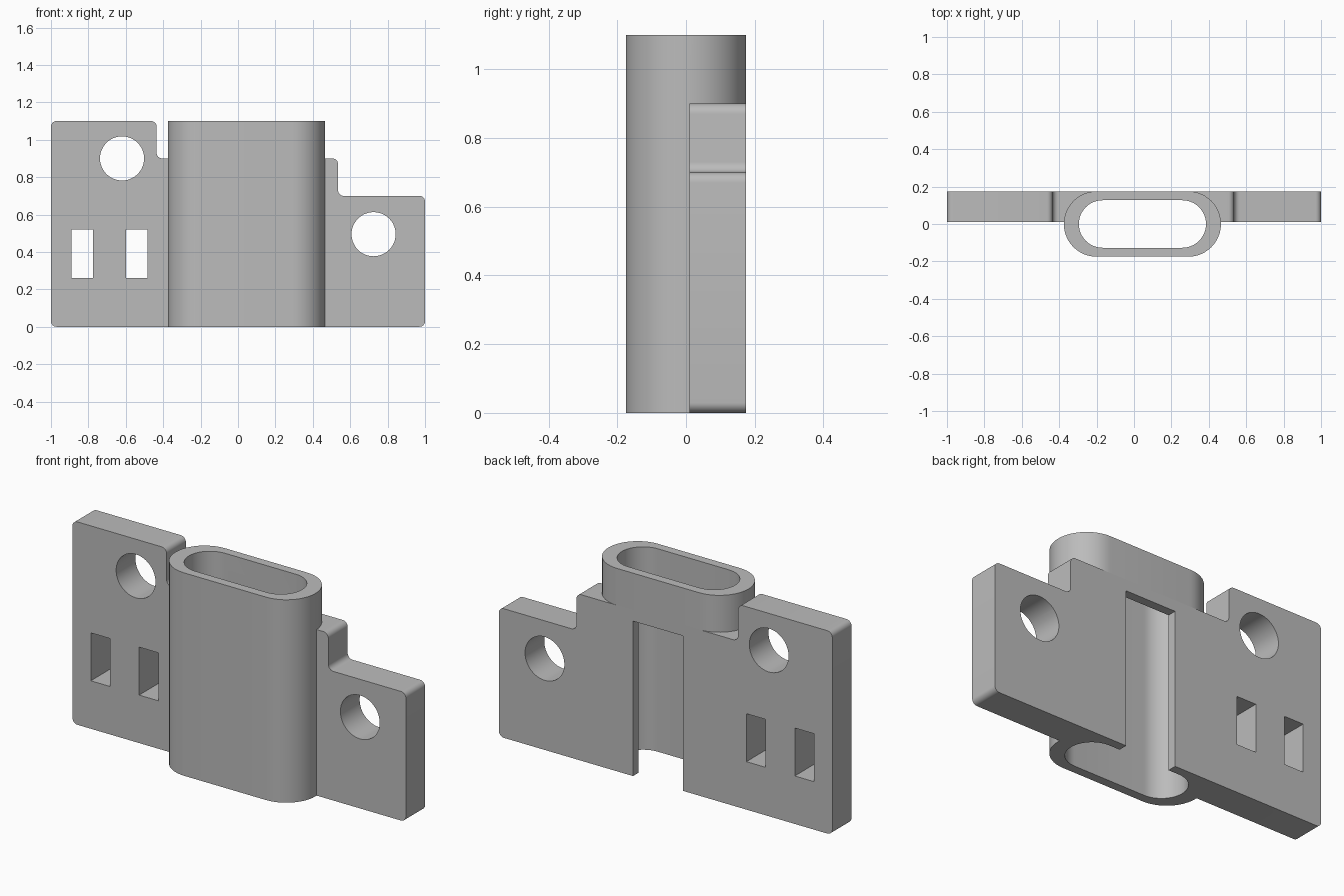
import bpy, bmesh, math
from mathutils import Vector

cube = bpy.data.objects.get("Cube")
if cube:
    bpy.data.objects.remove(cube, do_unlink=True)

grey = bpy.data.materials.new("plain_grey")
grey.use_nodes = True
colour = (0.5, 0.5, 0.5, 1)
grey.diffuse_color = colour
grey.node_tree.nodes["Principled BSDF"].inputs["Base Color"].default_value = colour

BACK, PLATE_FRONT, HEIGHT, TUBE_X = 0.175, 0.01, 1.1, 0.045


def prism(name, outline, axis, low, high):
    """Extrude a 2D outline along y (outline in x, z) or z (outline in x, y)."""
    bm = bmesh.new()
    place = (lambda a, b: (a, low, b)) if axis == "y" else (lambda a, b: (a, b, low))
    face = bm.faces.new([bm.verts.new(place(a, b)) for a, b in outline])
    top = bmesh.ops.extrude_face_region(bm, geom=[face])["geom"]
    shift = Vector((0, high - low, 0)) if axis == "y" else Vector((0, 0, high - low))
    bmesh.ops.translate(bm, vec=shift, verts=[v for v in top if isinstance(v, bmesh.types.BMVert)])
    bmesh.ops.recalc_face_normals(bm, faces=bm.faces)
    mesh = bpy.data.meshes.new(name)
    bm.to_mesh(mesh)
    bm.free()
    mesh.materials.append(grey)
    obj = bpy.data.objects.new(name, mesh)
    bpy.context.collection.objects.link(obj)
    return obj


def rounded(corners, radius, steps=8):
    """Round the square corners of an outline; a radius of 0 keeps a corner sharp."""
    points = []
    for i, corner in enumerate(corners):
        p = Vector(corner)
        to_prev = (Vector(corners[i - 1]) - p).normalized() * radius
        to_next = (Vector(corners[(i + 1) % len(corners)]) - p).normalized() * radius
        centre = p + to_prev + to_next
        for k in range(steps + 1):
            a = math.pi / 2 * k / steps
            points.append(centre - to_next * math.cos(a) - to_prev * math.sin(a))
    return points


def stadium(half_width, radius, steps=24):
    straight = half_width - radius
    points = []
    for side, start in ((1, -math.pi / 2), (-1, math.pi / 2)):
        for k in range(steps + 1):
            a = start + math.pi * k / steps
            points.append((TUBE_X + side * straight + radius * math.cos(a), radius * math.sin(a)))
    return points


def circle(x, z, radius, sides=48):
    return [(x + radius * math.cos(math.tau * k / sides), z + radius * math.sin(math.tau * k / sides))
            for k in range(sides)]


def box(x0, x1, z0, z1):
    return [(x0, z0), (x1, z0), (x1, z1), (x0, z1)]


def combine(target, other, operation):
    mod = target.modifiers.new(operation, "BOOLEAN")
    mod.operation, mod.solver, mod.object = operation, "EXACT", other
    bpy.context.view_layer.objects.active = target
    bpy.ops.object.modifier_apply(modifier=mod.name)
    bpy.data.objects.remove(other, do_unlink=True)


# Stepped mounting plate joined to the sleeve
steps_outline = [(-1, 0), (1, 0), (1, 0.7), (0.535, 0.7), (0.535, 0.9),
                 (-0.435, 0.9), (-0.435, HEIGHT), (-1, HEIGHT)]
bracket = prism("sleeve_bracket", rounded(steps_outline, 0.03), "y", PLATE_FRONT, BACK)
combine(bracket, prism("sleeve", stadium(0.42, BACK), "z", 0, HEIGHT), "UNION")

# Sleeve cavity and the open slot in its back wall
combine(bracket, prism("cavity", stadium(0.34, 0.127), "z", -0.1, HEIGHT + 0.1), "DIFFERENCE")
combine(bracket, prism("back_slot", box(-0.105, 0.195, -0.1, 0.84), "y", 0.05, 0.3), "DIFFERENCE")

# Screw holes and strap windows
openings = [circle(-0.62, 0.9, 0.118), circle(0.725, 0.495, 0.118),
            box(-0.89, -0.775, 0.26, 0.52), box(-0.6, -0.485, 0.26, 0.52)]
for outline in openings:
    combine(bracket, prism("opening", outline, "y", -0.1, 0.3), "DIFFERENCE")

bpy.ops.object.select_all(action="DESELECT")
bracket.select_set(True)
bpy.context.view_layer.objects.active = bracket
bpy.ops.object.shade_smooth_by_angle(angle=math.radians(30))
